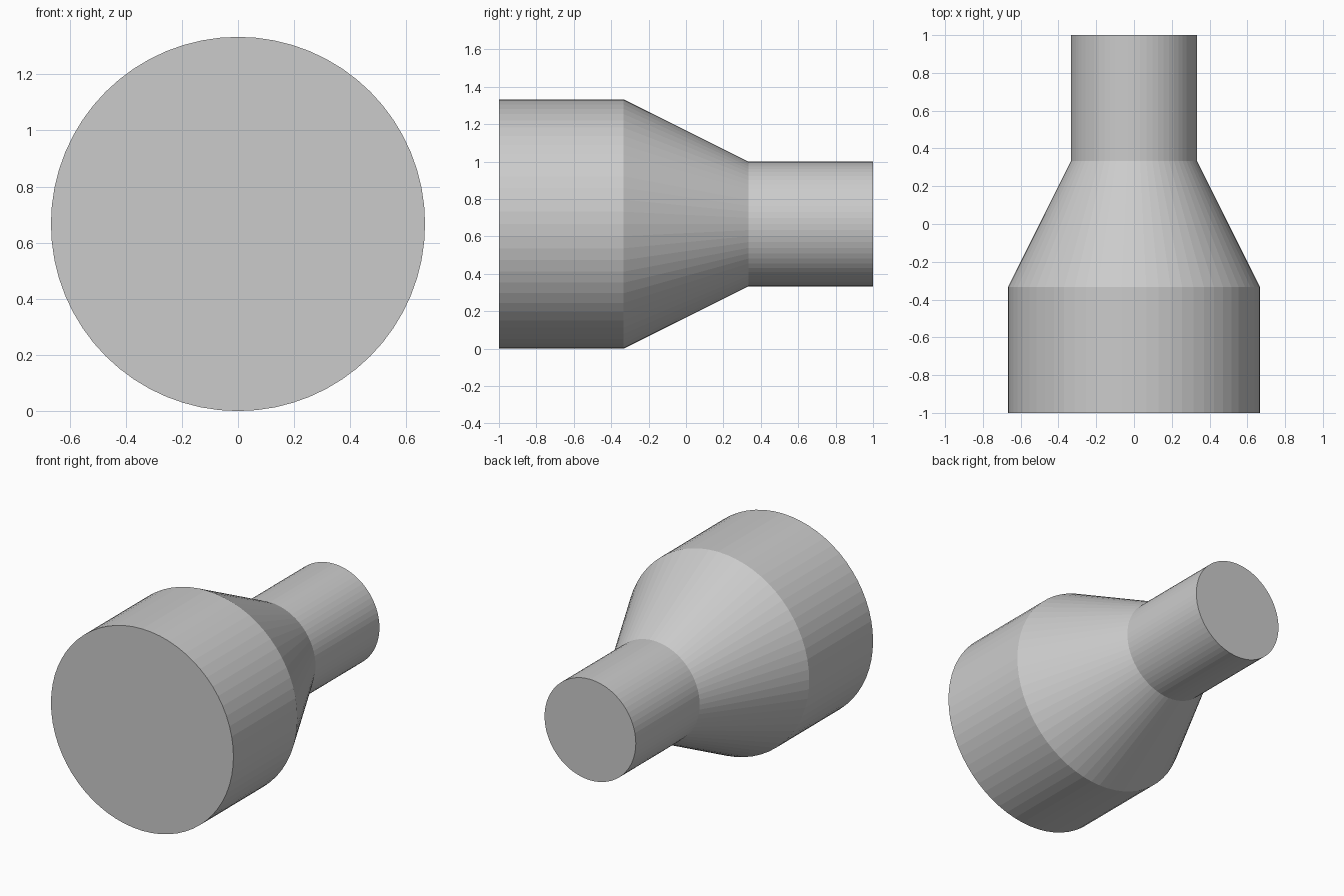
import bpy, bmesh, math

if "Cube" in bpy.data.objects:
    bpy.data.objects.remove(bpy.data.objects["Cube"])

SIDES = 64
AXIS_Z = 2 / 3
# Profile along y: (y, radius) for wide pipe, taper, narrow pipe
PROFILE = [(-1, 2 / 3), (-1 / 3, 2 / 3), (1 / 3, 1 / 3), (1, 1 / 3)]


def ring(bm, y, radius):
    angles = [2 * math.pi * i / SIDES for i in range(SIDES)]
    return [bm.verts.new((radius * math.cos(a), y, AXIS_Z + radius * math.sin(a)))
            for a in angles]


# Pipe reducer: stacked rings joined by flat side faces
bm = bmesh.new()
rings = [ring(bm, y, r) for y, r in PROFILE]
for a, b in zip(rings, rings[1:]):
    for i in range(SIDES):
        j = (i + 1) % SIDES
        bm.faces.new((a[i], a[j], b[j], b[i]))

# End caps
bm.faces.new(rings[0])
bm.faces.new(rings[-1])
bmesh.ops.recalc_face_normals(bm, faces=bm.faces)

mesh = bpy.data.meshes.new("pipe_reducer")
bm.to_mesh(mesh)
bm.free()
bpy.context.collection.objects.link(bpy.data.objects.new("pipe_reducer", mesh))
